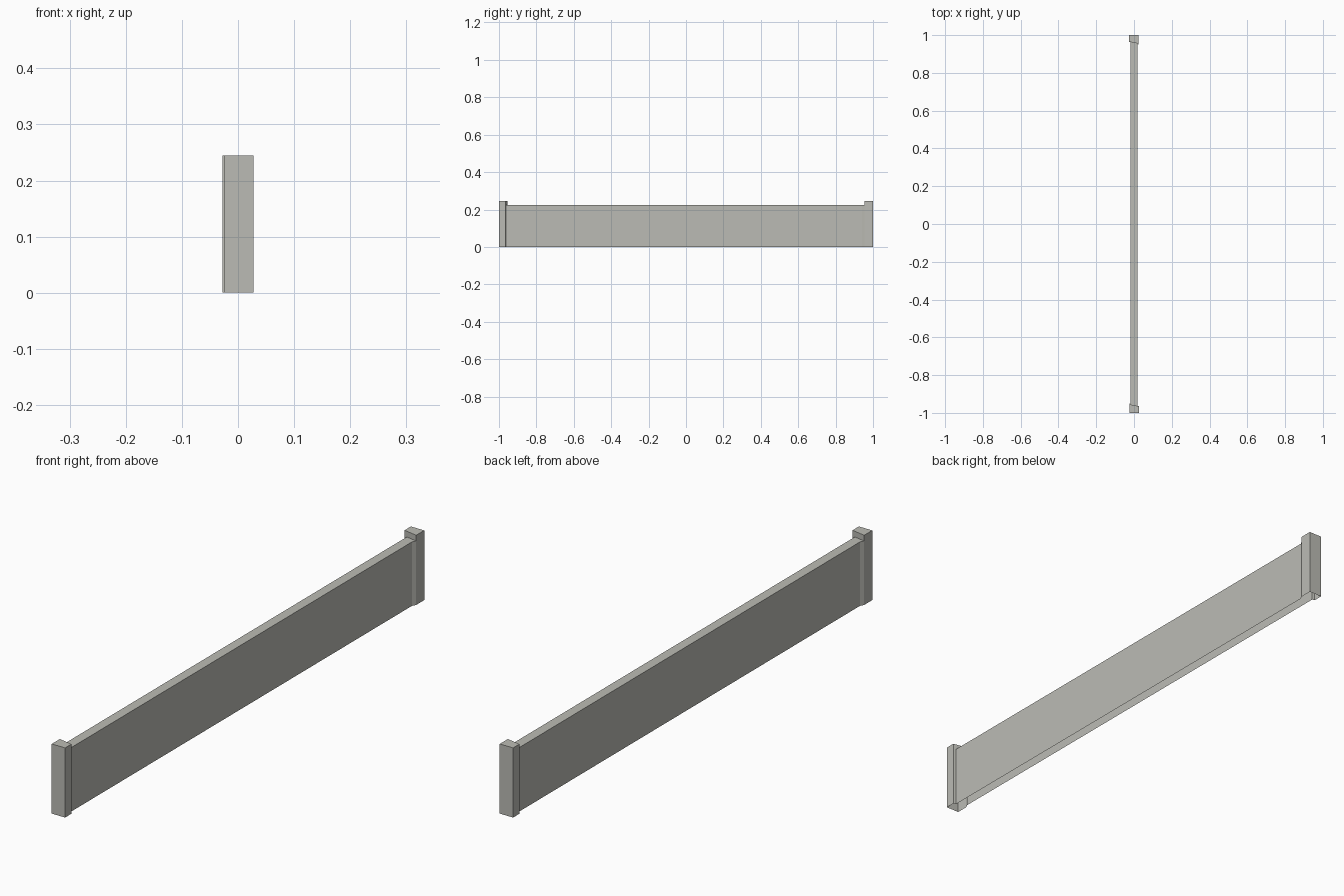
import bpy, bmesh, math
from mathutils import Matrix

if "Cube" in bpy.data.objects:
    bpy.data.objects.remove(bpy.data.objects["Cube"])

POST_TOP, PANEL_TOP = 0.245, 0.225

mat = bpy.data.materials.new("concrete_grey")
mat.diffuse_color = (0.50, 0.50, 0.46, 1)
mat.use_nodes = True
mat.node_tree.nodes["Principled BSDF"].inputs["Base Color"].default_value = mat.diffuse_color


def skin(name, walls, cap, cap_z, turns=(0,)):
    """Thin shell open underneath: vertical walls (path, z0, z1) plus a top cap,
    repeated at each half turn about z."""
    bm = bmesh.new()
    for t in turns:
        rot = Matrix.Rotation(t, 4, 'Z')
        for path, z0, z1 in walls:
            for (ax, ay), (bx, by) in zip(path, path[1:]):
                ring = [(ax, ay, z0), (bx, by, z0), (bx, by, z1), (ax, ay, z1)]
                bm.faces.new([bm.verts.new(rot @ Matrix.Translation(p).translation) for p in ring])
        if t == turns[0]:
            bm.faces.new([bm.verts.new(rot @ Matrix.Translation((x, y, cap_z)).translation) for x, y in cap])
    bmesh.ops.remove_doubles(bm, verts=bm.verts, dist=1e-5)
    me = bpy.data.meshes.new(name)
    bm.to_mesh(me)
    bm.free()
    me.materials.append(mat)
    ob = bpy.data.objects.new(name, me)
    bpy.context.collection.objects.link(ob)
    return ob


# Long panel: straight side with a small flare into the far post, on both sides
side = [(0.0175, -0.963), (0.0175, 0.942), (0.0245, 0.955)]
other = [(-x, -y) for x, y in side]
skin("panel", [(side, 0, PANEL_TOP)], side + other, PANEL_TOP, (0, math.pi))

# End posts: slightly offset, with a slanted inner face
inner = (0.0175, -0.963)
plan = [(-0.0245, -0.955), (-0.0245, -1), (0.0275, -1), (0.0275, -0.965)]
walls = [(plan + [inner], 0, POST_TOP),
         ([inner, plan[0]], PANEL_TOP, POST_TOP)]
for name, turn in (("front_post", 0), ("back_post", math.pi)):
    skin(name, walls, plan + [inner], POST_TOP, (turn,))
